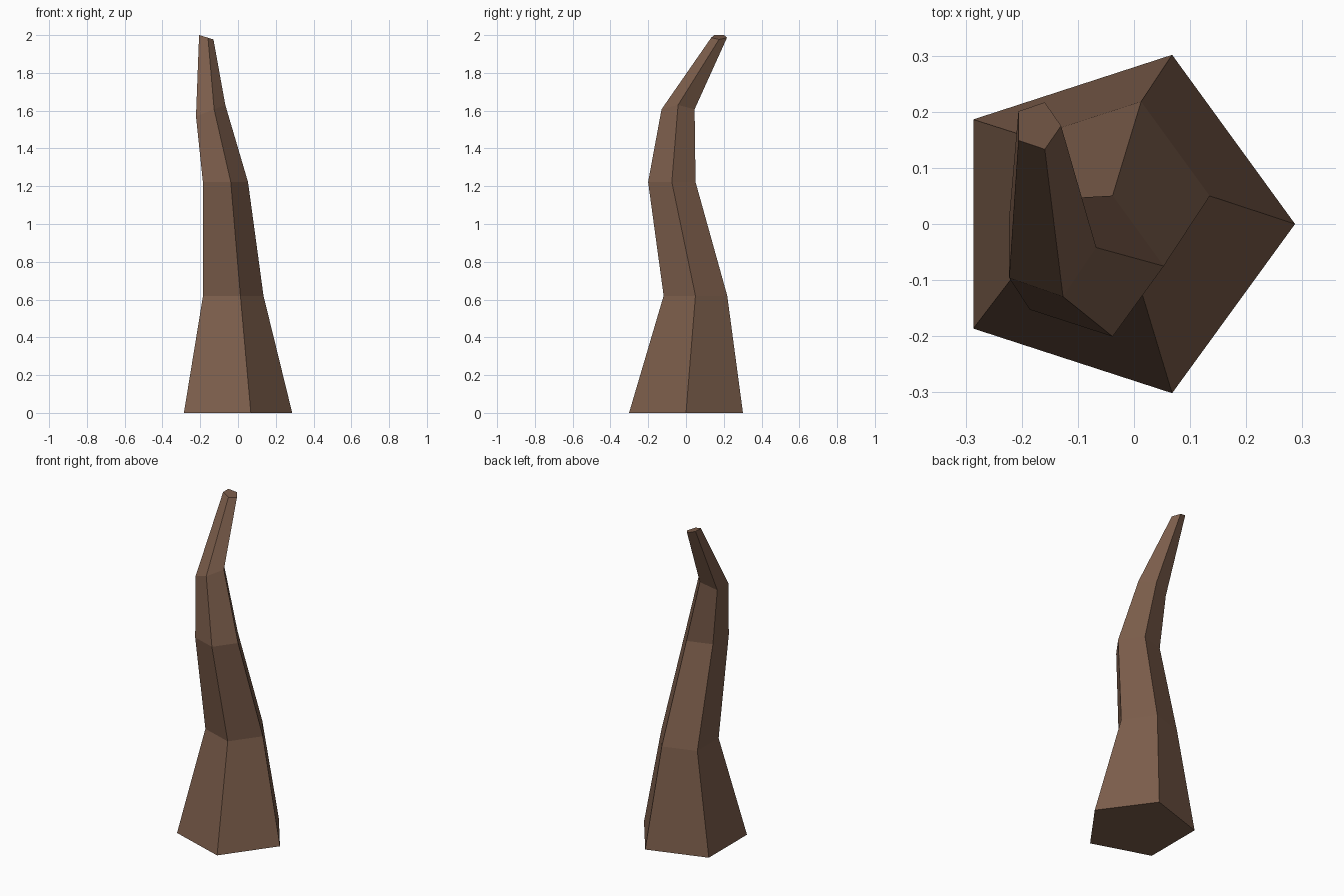
import bpy, bmesh
from math import cos, sin, tau

if "Cube" in bpy.data.objects:
    bpy.data.objects.remove(bpy.data.objects["Cube"])

SIDES = 5
# Cross-sections from base to tip: centre x, centre y, centre z, radius, tilt about y
SECTIONS = [
    (-0.030, 0.000, 0.000, 0.317, 0.00),
    (-0.042, 0.050, 0.620, 0.177, 0.00),
    (-0.079, -0.075, 1.222, 0.132, 0.00),
    (-0.153, -0.042, 1.597, 0.092, 0.37),
    (-0.172, 0.175, 1.990, 0.044, -0.30),
]


def add_ring(bm, cx, cy, cz, r, tilt):
    ring = []
    for i in range(SIDES):
        a = tau * i / SIDES
        ring.append(bm.verts.new((cx + r * cos(a) * cos(tilt),
                                  cy + r * sin(a),
                                  cz + r * cos(a) * sin(tilt))))
    return ring


# Crooked tapering trunk: five-sided rings bridged, both ends capped
bm = bmesh.new()
rings = [add_ring(bm, *s) for s in SECTIONS]
for low, high in zip(rings, rings[1:]):
    for i in range(SIDES):
        j = (i + 1) % SIDES
        bm.faces.new((low[i], low[j], high[j], high[i]))
bm.faces.new(rings[0][::-1])
bm.faces.new(rings[-1])
bmesh.ops.recalc_face_normals(bm, faces=bm.faces)

mesh = bpy.data.meshes.new("trunk")
bm.to_mesh(mesh)
bm.free()
trunk = bpy.data.objects.new("trunk", mesh)
bpy.context.collection.objects.link(trunk)

# Brown bark
bark = bpy.data.materials.new("bark")
bark.diffuse_color = (0.20, 0.11, 0.07, 1)
bark.use_nodes = True
bark.node_tree.nodes["Principled BSDF"].inputs["Base Color"].default_value = bark.diffuse_color
mesh.materials.append(bark)
